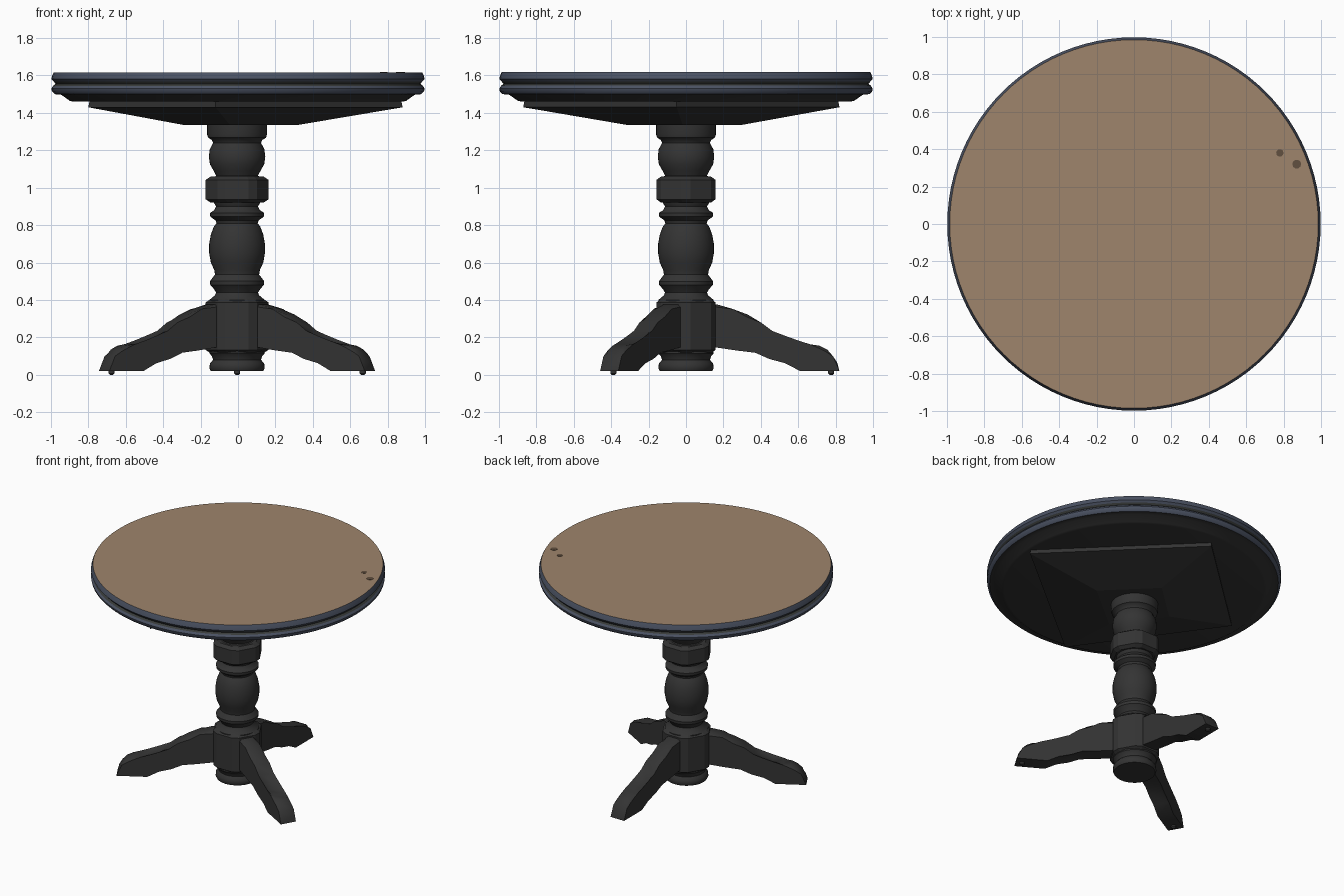
import bpy, bmesh, math
from mathutils import Matrix, Vector

if "Cube" in bpy.data.objects:
    bpy.data.objects.remove(bpy.data.objects["Cube"])


def mat(name, r, g, b):
    m = bpy.data.materials.new(name)
    m.diffuse_color = (r, g, b, 1)
    m.use_nodes = True
    m.node_tree.nodes["Principled BSDF"].inputs["Base Color"].default_value = m.diffuse_color
    return m


WOOD = mat("tan_wood", 0.345, 0.235, 0.150)
DARK = mat("charcoal", 0.034, 0.034, 0.034)
BLUE = mat("slate_blue", 0.070, 0.085, 0.125)
GROOVE = mat("dark_groove", 0.040, 0.044, 0.042)
KNOT = mat("knot_brown", 0.12, 0.08, 0.05)


def finish(name, bm, mats, angle=35):
    bmesh.ops.recalc_face_normals(bm, faces=bm.faces)
    me = bpy.data.meshes.new(name)
    bm.to_mesh(me)
    bm.free()
    for m in mats:
        me.materials.append(m)
    for p in me.polygons:
        p.use_smooth = True
    me.set_sharp_from_angle(angle=math.radians(angle))
    ob = bpy.data.objects.new(name, me)
    bpy.context.collection.objects.link(ob)
    return ob


def loft(bm, rings, seg_mats=None):
    """Skin a stack of point rings and cap both ends."""
    loops = [[bm.verts.new(p) for p in ring] for ring in rings]
    n = len(loops[0])
    for k, (a, b) in enumerate(zip(loops, loops[1:])):
        for i in range(n):
            f = bm.faces.new((a[i], a[(i + 1) % n], b[(i + 1) % n], b[i]))
            if seg_mats:
                f.material_index = seg_mats[k]
    bottom, top = bm.faces.new(loops[0][::-1]), bm.faces.new(loops[-1])
    return bottom, top


def circle(r, z, n, cx=0, cy=0):
    return [(cx + r * math.cos(2 * math.pi * i / n), cy + r * math.sin(2 * math.pi * i / n), z)
            for i in range(n)]


def lathe(name, profile, n, mats, seg_mats=None, top_mat=0, cx=0, cy=0):
    bm = bmesh.new()
    bottom, top = loft(bm, [circle(r, z, n, cx, cy) for r, z in profile], seg_mats)
    top.material_index = top_mat
    return finish(name, bm, mats)


# Round table top: dark underside, two blue beads with a groove, wood surface
lathe("table_top",
      [(0.88, 1.46), (0.90, 1.465), (0.945, 1.497), (0.98, 1.50), (0.995, 1.515), (0.998, 1.53),
       (0.988, 1.545), (0.975, 1.555), (0.985, 1.567), (0.998, 1.58), (0.993, 1.60),
       (0.985, 1.617)],
      96, [DARK, BLUE, GROOVE, WOOD],
      [0, 0, 0, 1, 1, 1, 2, 2, 1, 1, 1], 3)

# Small knots on the wood surface
for i, (x, y, r) in enumerate([(0.78, 0.38, 0.02), (0.87, 0.32, 0.024)]):
    lathe(f"wood_knot_{i + 1}", [(r, 1.615), (r, 1.619)], 10, [KNOT], cx=x, cy=y)

# Sagging square apron beneath the top, set diagonally
corners = [(0.88, -0.05), (0.0, 0.82), (-0.80, 0.08), (-0.12, -0.87)]
bm = bmesh.new()
loft(bm, [[(x * s, y * s, z) for x, y in corners]
          for s, z in [(0.36, 1.335), (1, 1.43), (0.99, 1.475)]])
finish("apron", bm, [DARK], 5)

# Turned column
CX = -0.005
lathe("column",
      [(0.140, 0.02), (0.148, 0.035), (0.145, 0.06), (0.128, 0.08), (0.135, 0.10), (0.148, 0.115),
       (0.148, 0.40), (0.118, 0.425), (0.112, 0.44), (0.125, 0.46), (0.143, 0.48), (0.145, 0.50),
       (0.130, 0.52), (0.118, 0.535), (0.122, 0.56), (0.140, 0.60), (0.149, 0.65), (0.149, 0.70),
       (0.140, 0.75), (0.125, 0.79), (0.110, 0.81), (0.115, 0.825), (0.143, 0.845),
       (0.145, 0.865), (0.122, 0.88), (0.112, 0.90), (0.130, 0.93), (0.130, 1.05),
       (0.112, 1.065), (0.125, 1.09), (0.145, 1.125), (0.151, 1.165), (0.146, 1.205),
       (0.128, 1.24), (0.135, 1.255), (0.155, 1.268), (0.160, 1.285), (0.160, 1.36)],
      40, [DARK], cx=CX)


# Six-sided blocks with clipped corners
def hex_block(name, z0, z1, apothem, chamfer):
    def ring(scale, z):
        pts = []
        for k in range(6):
            a = math.radians(60 * k)
            mid = Vector((math.cos(a), math.sin(a)))
            side = Vector((-mid.y, mid.x))
            R = apothem / math.cos(math.radians(30))
            p = mid * R * 0.95
            for s in (-1, 1):
                q = (p + side * s * 0.025) * scale
                pts.append((CX + q.x, q.y, z))
        return pts
    bm = bmesh.new()
    loft(bm, [ring(0.84, z0), ring(1, z0 + chamfer), ring(1, z1 - chamfer), ring(0.84, z1)])
    finish(name, bm, [DARK], 12)


hex_block("base_block", 0.115, 0.405, 0.153, 0.018)
hex_block("upper_block", 0.92, 1.06, 0.153, 0.018)

# Three curved legs with little glides under the feet
LEG = [(0.05, 0.385), (0.17, 0.375), (0.25, 0.352), (0.33, 0.322), (0.40, 0.280), (0.46, 0.235),
       (0.52, 0.197), (0.59, 0.172), (0.66, 0.164), (0.715, 0.155), (0.755, 0.135), (0.785, 0.10),
       (0.808, 0.065), (0.82, 0.02), (0.61, 0.02), (0.53, 0.062), (0.45, 0.098), (0.37, 0.118),
       (0.27, 0.130), (0.17, 0.145), (0.05, 0.15)]
T = 0.056
for i, ang in enumerate((90, 210, 330)):
    bm = bmesh.new()
    caps = loft(bm, [[(x, s, z) for x, z in LEG] for s in (-T, T)])
    edges = [e for f in caps for e in f.edges
             if min(v.co.z for v in e.verts) > 0.021 or max(v.co.z for v in e.verts) > 0.15]
    bmesh.ops.bevel(bm, geom=edges, offset=0.014, segments=1, affect='EDGES')
    rot = Matrix.Translation((CX, 0, 0)) @ Matrix.Rotation(math.radians(ang), 4, 'Z')
    bmesh.ops.transform(bm, matrix=rot, verts=bm.verts)
    finish(f"leg_{i + 1}", bm, [DARK], 30)
    g = rot @ Vector((0.775, 0, 0))
    lathe(f"glide_{i + 1}", [(0.009, 0), (0.017, 0.008), (0.017, 0.025)], 12, [DARK],
          cx=g.x, cy=g.y)
